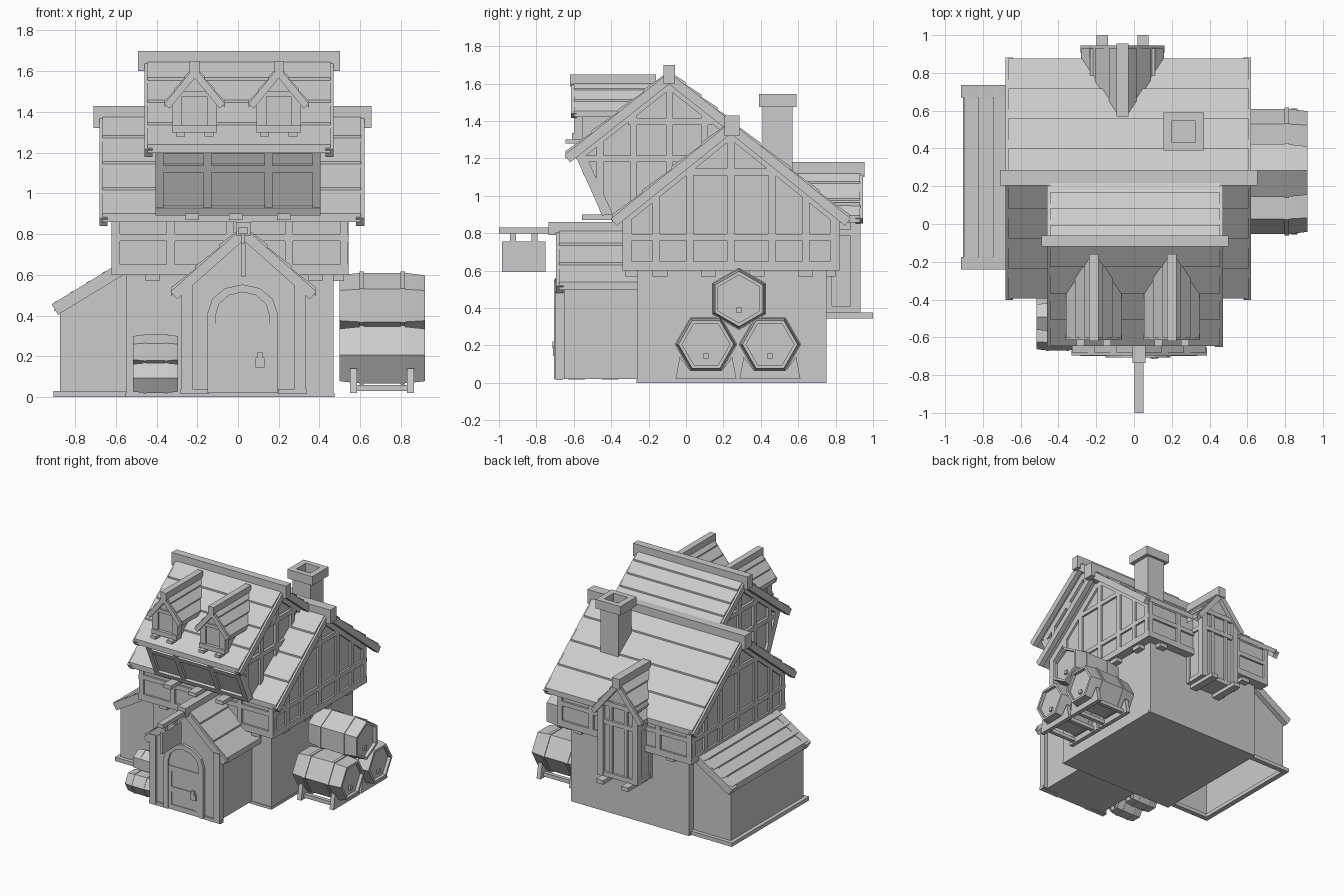
import bpy, bmesh, math
from mathutils import Vector

if "Cube" in bpy.data.objects:
    bpy.data.objects.remove(bpy.data.objects["Cube"])


def prism(name, axis, a0, a1, pts, open_bottom=False):
    """Extrude a (u, z) polygon along x or y."""
    bm = bmesh.new()
    put = (lambda a, u, z: (a, u, z)) if axis == 'x' else (lambda a, u, z: (u, a, z))
    A = [bm.verts.new(put(a0, *p)) for p in pts]
    B = [bm.verts.new(put(a1, *p)) for p in pts]
    bm.faces.new(A)
    bm.faces.new(B[::-1])
    n = len(pts)
    for i in range(n):
        bm.faces.new((A[i], B[i], B[(i + 1) % n], A[(i + 1) % n]))
    bmesh.ops.recalc_face_normals(bm, faces=bm.faces)
    if open_bottom:
        low = [f for f in bm.faces if f.normal.z < -0.99]
        bmesh.ops.delete(bm, geom=low, context='FACES_ONLY')
    return finish(name, bm)


def finish(name, bm):
    me = bpy.data.meshes.new(name)
    bm.to_mesh(me)
    bm.free()
    ob = bpy.data.objects.new(name, me)
    bpy.context.collection.objects.link(ob)
    return ob


def box(name, x0, x1, y0, y1, z0, z1):
    return prism(name, 'y', y0, y1, [(x0, z0), (x1, z0), (x1, z1), (x0, z1)])


def strip(name, axis, a0, a1, p, q, t, step=0.0):
    """Sloping board, upper face p to q; with a step its low end is lifted and cut plumb."""
    p, q = Vector(p), Vector(q)
    d = (q - p).normalized()
    n = Vector((-d.y, d.x))
    if n.y < 0:
        n = -n
    if step:
        drop = Vector((0, 1 / n.y))
        return prism(name, axis, a0, a1, [p, q + drop * step, q - drop * t, p - n * t])
    return prism(name, axis, a0, a1, [p, q, q - n * t, p - n * t])


def gable_roof(name, axis, a0, a1, c, top, half, low, n=4, t=0.022, step=0.01, barge=(0, 1), bw=0.04, bt=.05, back=1.0):
    """Two slopes of lapped courses plus barge boards at the chosen ends."""
    for s, f in ((-1, 1.0), (1, back)):
        T = Vector((c, top))
        E = T + Vector((s * half, low - top)) * f
        for i in range(n):
            strip(name + "_course", axis, a0, a1, T.lerp(E, i / n), T.lerp(E, (i + 1) / n), t, step)
        for e in barge:
            m, o = (a0, -1) if e == 0 else (a1, 1)
            lo, hi = sorted((m + o * 0.015, m - o * (bw - 0.015)))
            strip(name + "_barge_board", axis, lo, hi, T.lerp(E, 0.01) - Vector((0, .004)),
                  T.lerp(E, 1.01) - Vector((0, .004)), bt)


# ---- main house ----
box("lower_walls", -.55, .47, -.26, .75, 0, .61)
box("plinth", -.555, .475, -.265, .735, 0, .02)
prism("upper_walls", 'x', -.607, .527, [(-.325, .6), (-.325, .9), (.24, 1.36), (.805, .9), (.805, .6)])
gable_roof("main_roof", 'x', -.665, .605, .24, 1.4, .635, .888)
box("main_ridge_beam", -.71, .655, .205, .285, 1.32, 1.43)

# timber framing on both main gable ends
for x0, x1 in ((-.622, -.6), (.52, .542)):
    for y in (-.31, -.16, .02, .24, .46, .64, .79):
        box("gable_post", x0, x1, y - .02, y + .02, .6, 1.36 - abs(y - .24) * .81)
    box("gable_rail", x0, x1, -.34, .82, .76, .795)
    box("gable_sill", x0, x1, -.34, .82, .6, .65)
    box("gable_collar", x0, x1, -.02, .5, 1.11, 1.145)
    for s in (-1, 1):
        strip("gable_rafter", 'x', x0, x1, (.24, 1.365), (.24 + s * .58, .897), .05)
# framing on front and back
for y0, y1 in ((-.34, -.315), (.795, .82)):
    box("wall_sill", -.62, .54, y0, y1, .6, .65)
    box("wall_rail", -.62, .54, y0, y1, .765, .8)
    for x in (-.6, -.33, -.04, .25, .52):
        box("wall_post", x - .02, x + .02, y0, y1, .6, .9)
# joist ends under the overhang
for y in (-.14, .12, .38, .64):
    box("side_joist", -.6, .52, y - .04, y + .04, .57, .605)
for x in (-.42, .38):
    box("front_joist", x - .035, x + .035, -.325, .8, .57, .605)

# ---- raised front gable ----
prism("attic_walls", 'x', -.385, .385, [(-.43, .9), (-.58, 1.235), (-.09, 1.625), (.24, 1.355), (.24, .9)])
gable_roof("attic_roof", 'x', -.445, .455, -.09, 1.665, .555, 1.226, back=.62)
box("attic_ridge_beam", -.49, .5, -.12, -.06, 1.6, 1.7)
for x0, x1 in ((-.405, -.38), (.38, .405)):
    for y in (-.46, -.28, -.09, .1):
        zb = .9 if y > -.43 else 1.0
        box("attic_post", x0, x1, y - .018, y + .018, zb, 1.62 - abs(y + .09) * .79)
    box("attic_rail", x0, x1, -.55, .24, 1.18, 1.215)
    box("attic_collar", x0, x1, -.31, .14, 1.38, 1.415)
    for s, r in ((-1, .49), (1, .33)):
        strip("attic_rafter", 'x', x0, x1, (-.09, 1.63), (-.09 + s * r, 1.63 - r * .79), .05)
    prism("attic_brace", 'x', x0, x1, [(-.44, .9), (-.59, 1.225), (-.54, 1.225), (-.39, .9)])
# leaning front panel frame
lean = lambda k: Vector((-.43, .9)).lerp(Vector((-.58, 1.235)), k)
for x in (-.385, -.15, .15, .385):
    strip("lean_post", 'x', x - .02, x + .02, lean(0), lean(1), .018)
for k0, k1 in ((0, .11), (.63, .73), (.9, 1)):
    strip("lean_rail", 'x', -.405, .405, lean(k0), lean(k1), .02)
for x in (-.225, -.01, .225):
    box("attic_joist", x - .033, x + .033, -.555, -.3, .87, .9)

# ---- roof dormers ----
for cx in (-.213, .2):
    prism("dormer_walls", 'y', -.585, -.15,
          [(cx - .1, 1.3), (cx + .1, 1.3), (cx + .1, 1.48), (cx, 1.605), (cx - .1, 1.48)])
    gable_roof("dormer_roof", 'y', -.6, -.17, cx, 1.625, .148, 1.445, n=3, t=.015, step=.006, barge=(0,), bw=.03, bt=.035)
    box("dormer_ridge_beam", cx - .024, cx + .024, -.62, -.16, 1.585, 1.65)
    for s in (-1, 1):
        box("dormer_post", cx + s * .085 - .024, cx + s * .085 + .024, -.6, -.55, 1.3, 1.48)
        box("dormer_bracket", cx + s * .07 - .022, cx + s * .07 + .022, -.645, -.5, 1.28, 1.302)
    box("dormer_sill", cx - .11, cx + .11, -.61, -.56, 1.3, 1.335)
    box("dormer_head", cx - .1, cx + .1, -.6, -.56, 1.475, 1.5)

# ---- chimney ----
box("chimney_shaft", .185, .34, .41, .57, 1.0, 1.48)
for s in (0, 1):
    box("chimney_cap_side", .155 + s * .168, .202 + s * .168, .39, .59, 1.475, 1.545)
    box("chimney_cap_end", .2, .325, .39 + s * .158, .432 + s * .158, 1.475, 1.545)

# ---- entrance porch ----
C = .027
prism("porch_walls", 'y', -.685, -.2, [(C - .275, .02), (C + .275, .02), (C + .275, .565), (C, .805), (C - .275, .565)])
gable_roof("porch_roof", 'y', -.68, -.25, C, .84, .355, .525, n=3, t=.022, barge=(0,))
box("porch_ridge_beam", C - .035, C + .035, -.735, -.25, .79, .86)
for s in (-1, 1):
    box("porch_corner_post", C + s * .277 - .027, C + s * .277 + .027, -.7, -.65, .02, .56)
    box("porch_base", C + s * .24 - .07, C + s * .24 + .07, -.698, -.66, .015, .04)


def arch(w, spring, rise):
    return [(C - .005 + w, .02)] + [(C - .005 + w * math.cos(math.pi * k / 6), spring + rise * math.sin(math.pi * k / 6))
                                    for k in range(7)] + [(C - .005 - w, .02)]


prism("door_frame", 'y', -.707, -.68, arch(.172, .41, .143) + arch(.132, .4, .115)[::-1])
prism("door_leaf", 'y', -.694, -.68, arch(.135, .4, .115))
for z in (.02, .16, .32):
    box("door_rail", C - .135, C + .125, -.7, -.688, z, z + .04)
for s in (-1, 1):
    box("door_stile", C - .005 + s * .12 - .014, C - .005 + s * .12 + .014, -.7, -.688, .02, .36)
box("door_lock", .085, .13, -.712, -.69, .145, .195)
box("door_ring", .095, .12, -.715, -.7, .185, .22)

# hanging sign
box("sign_arm", .002, .05, -1, -.7, .8, .832)
box("sign_board", .014, .036, -.985, -.75, .592, .757)
for y in (-.925, -.81):
    box("sign_hanger", .018, .032, y - .015, y + .015, .75, .805)

# ---- left lean-to ----
prism("lean_to_walls", 'y', -.2, .695, [(-.875, 0), (-.875, .44), (-.55, .61), (-.55, 0)], open_bottom=True)
T, E = Vector((-.59, .645)), Vector((-.9, .455))
for i in range(4):
    strip("lean_to_course", 'y', -.225, .72, T.lerp(E, i / 4), T.lerp(E, (i + 1) / 4), .03, .01)
for y in (-.24, .67):
    strip("lean_to_barge", 'y', y, y + .065, T + Vector((0, .008)), E + Vector((-.015, 0)), .06)
box("lean_to_base", -.905, -.865, -.23, .725, 0, .03)
for y in (-.23, .685):
    box("lean_to_base_end", -.9, -.5, y, y + .04, 0, .03)

# ---- rear oriel ----
O = -.06
prism("oriel_walls", 'y', .6, .91, [(O - .16, .375), (O + .16, .375), (O + .16, .94), (O, 1.13), (O - .16, .94)])
gable_roof("oriel_roof", 'y', .58, .93, O, 1.155, .22, .885, n=3, t=.018, step=.007, barge=(1,), bt=.04)
box("oriel_ridge_beam", O - .032, O + .032, .57, .955, 1.1, 1.18)
for s in (-1, 1):
    box("oriel_corner_post", O + s * .15 - .025, O + s * .15 + .025, .88, .932, .375, .95)
    box("oriel_wall_post", O + s * .15 - .025, O + s * .15 + .025, .74, .78, .375, .9)
    box("oriel_mullion", O + s * .065 - .014, O + s * .065 + .014, .9, .925, .4, .97)
    box("oriel_bracket", O + s * .108 - .03, O + s * .108 + .03, .7, 1.0, .345, .376)
for z in (.375, .785, .93):
    box("oriel_rail", O - .172, O + .172, .74, .928, z, z + .035)


# ---- barrel stacks ----
def barrel(name, cx, cy, cz, s, turn):
    half = [(-.185, .128), (-.21, .128), (-.21, .148), (-.175, .153), (-.112, .160), (-.112, .167), (-.09, .167), (-.09, .161)]
    prof = half + [(-x, r) for x, r in half[::-1]]
    bm = bmesh.new()
    rings = [[bm.verts.new((cx + x * s, cy + r * s * math.cos(turn + k * math.pi / 3),
                            cz + r * s * math.sin(turn + k * math.pi / 3))) for k in range(6)] for x, r in prof]
    bm.faces.new(rings[0])
    bm.faces.new(rings[-1])
    for a, b in zip(rings, rings[1:]):
        for k in range(6):
            bm.faces.new((a[k], a[(k + 1) % 6], b[(k + 1) % 6], b[k]))
    bmesh.ops.recalc_face_normals(bm, faces=bm.faces)
    finish(name, bm)
    h = .014 * s
    box(name + "_bung", cx + .18 * s, cx + .2 * s, cy - h, cy + h, cz - .075 * s, cz - .075 * s + 2 * h)


def stack(name, cx, cy, s, drop=0.0, cradles=True):
    z = lambda v: .02 + s * (v - .02) - drop
    for dy, cz, turn in ((-.171, .206, 0), (.171, .206, 0), (.005, .449, math.pi / 6)):
        barrel(name + "_barrel", cx, cy + dy * s, z(cz), s, turn)
    for dy in (-.171, .171) if cradles else ():
        y = cy + dy * s
        for dx in (-.14, .14):
            prism(name + "_cradle", 'x', cx + (dx - .017) * s, cx + (dx + .017) * s,
                  [(y - .163 * s, z(.02)), (y - .14 * s, z(.14)), (y - .085 * s, z(.065)),
                   (y + .085 * s, z(.065)), (y + .14 * s, z(.14)), (y + .163 * s, z(.02))])
        for e in (-.11, .11):
            box(name + "_cradle_rail", cx - .15 * s, cx + .15 * s, y + (e - .015) * s, y + (e + .015) * s, z(.03), z(.06))


stack("large", .708, .278, 1)
stack("small", -.405, -.495, .525, drop=.024, cradles=False)
